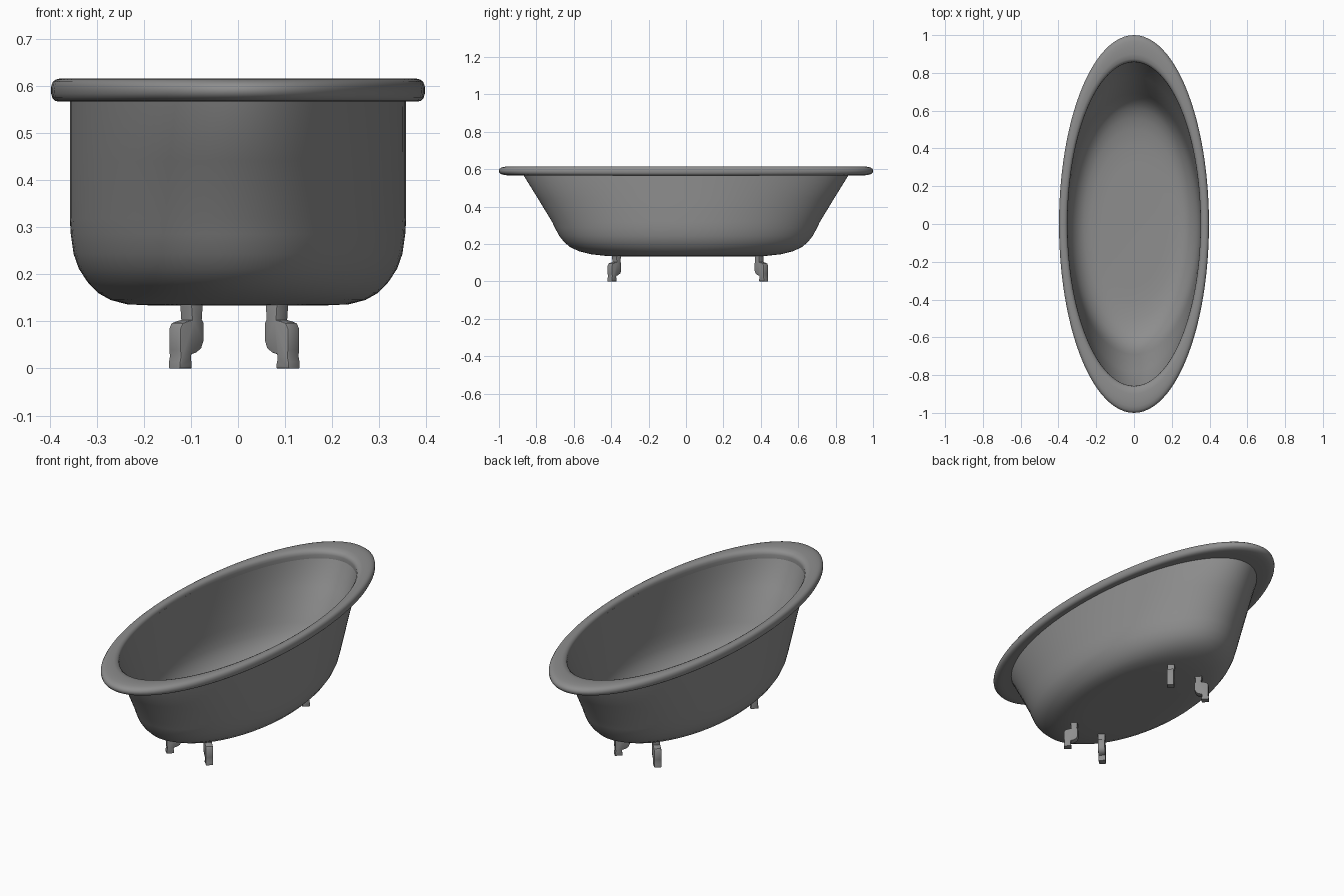
import bpy, bmesh, math
from mathutils import Matrix, Vector

if "Cube" in bpy.data.objects:
    bpy.data.objects.remove(bpy.data.objects["Cube"])

SEG = 96


def make_mat(name, rgb):
    m = bpy.data.materials.new(name)
    m.diffuse_color = (*rgb, 1.0)
    m.use_nodes = True
    m.node_tree.nodes["Principled BSDF"].inputs["Base Color"].default_value = m.diffuse_color
    return m


grey = make_mat("enamel grey", (0.27, 0.27, 0.27))


def finish(bm, name, angle):
    bmesh.ops.recalc_face_normals(bm, faces=bm.faces[:])
    me = bpy.data.meshes.new(name)
    bm.to_mesh(me)
    bm.free()
    ob = bpy.data.objects.new(name, me)
    bpy.context.collection.objects.link(ob)
    me.materials.append(grey)
    bpy.ops.object.select_all(action='DESELECT')
    ob.select_set(True)
    bpy.context.view_layer.objects.active = ob
    bpy.ops.object.shade_smooth_by_angle(angle=math.radians(angle))
    return ob


def loft(name, rings, closed, angle=40):
    """Skin a stack of ellipses (rx, ry, z); closed makes a ring, else both ends are capped."""
    bm = bmesh.new()
    loops = []
    for rx, ry, z in rings:
        loops.append([bm.verts.new((rx * math.cos(2 * math.pi * i / SEG),
                                    ry * math.sin(2 * math.pi * i / SEG), z))
                      for i in range(SEG)])
    pairs = list(zip(loops, loops[1:]))
    if closed:
        pairs.append((loops[-1], loops[0]))
    else:
        bm.faces.new(loops[0])
        bm.faces.new(loops[-1])
    for a, b in pairs:
        for i in range(SEG):
            j = (i + 1) % SEG
            bm.faces.new((a[i], a[j], b[j], b[i]))
    return finish(bm, name, angle)


# Tub shell: outside from the floor up, then back down the inside
outer = [(0.17, 0.34, 0.133), (0.235, 0.43, 0.136), (0.27, 0.51, 0.145),
         (0.297, 0.57, 0.160), (0.320, 0.622, 0.184), (0.338, 0.653, 0.212),
         (0.349, 0.678, 0.243), (0.355, 0.700, 0.285), (0.357, 0.716, 0.318),
         (0.357, 0.79, 0.440), (0.357, 0.868, 0.566), (0.357, 0.873, 0.590)]
inner = [(rx - 0.005, ry - 0.009, z + 0.006) for rx, ry, z in outer[:-1]]
inner.append((0.352, 0.864, 0.590))
loft("tub_shell", outer + inner[::-1], False)

# Rolled rim: section blended between the opening and the outer ellipse
IN, OUT = (0.352, 0.857), (0.397, 1.0)
section = [(0.0, 0.568), (0.60, 0.566), (0.80, 0.568), (0.93, 0.574), (0.99, 0.583),
           (1.0, 0.592), (0.98, 0.601), (0.90, 0.609), (0.77, 0.613), (0.6, 0.615),
           (0.30, 0.614), (0.12, 0.610), (0.02, 0.600), (0.0, 0.588)]
rim = [(IN[0] + s * (OUT[0] - IN[0]), IN[1] + s * (OUT[1] - IN[1]), z) for s, z in section]
loft("rolled_rim", rim, True, 50)

# Feet: S-shaped profile (outward, up) extruded and turned to face each corner
profile = [(-0.034, 0.136), (-0.031, 0.104), (-0.036, 0.097), (-0.036, 0.058),
           (-0.029, 0.042), (-0.014, 0.033), (0.0, 0.030), (0.002, 0.022),
           (-0.001, 0.010), (-0.001, 0.0), (0.036, 0.0), (0.036, 0.014),
           (0.033, 0.026), (0.035, 0.040), (0.035, 0.084), (0.028, 0.096),
           (0.014, 0.100), (-0.001, 0.103), (0.002, 0.136)]


def foot(name, sx, sy):
    bm = bmesh.new()
    half = 0.018
    face = bm.faces.new([bm.verts.new((u, -half, z)) for u, z in profile])
    ext = bmesh.ops.extrude_face_region(bm, geom=[face])
    moved = [g for g in ext["geom"] if isinstance(g, bmesh.types.BMVert)]
    bmesh.ops.translate(bm, verts=moved, vec=(0, 2 * half, 0))
    # soften the two side outlines
    sides = [e for e in bm.edges if abs(e.verts[0].co.y - e.verts[1].co.y) < 1e-6]
    bmesh.ops.bevel(bm, geom=sides, offset=0.004, segments=2, affect='EDGES',
                    profile=0.5, clamp_overlap=True)
    turn = Matrix.Rotation(math.atan2(sy, sx), 4, 'Z')
    place = Matrix.Translation(Vector((-0.008 + sx * 0.102, 0.010 + sy * 0.393, 0)))
    bmesh.ops.transform(bm, matrix=place @ turn, verts=bm.verts[:])
    finish(bm, name, 35)


for sx, side in ((-1, "left"), (1, "right")):
    for sy, end in ((-1, "front"), (1, "back")):
        foot(f"{end}_{side}_foot", sx, sy)
